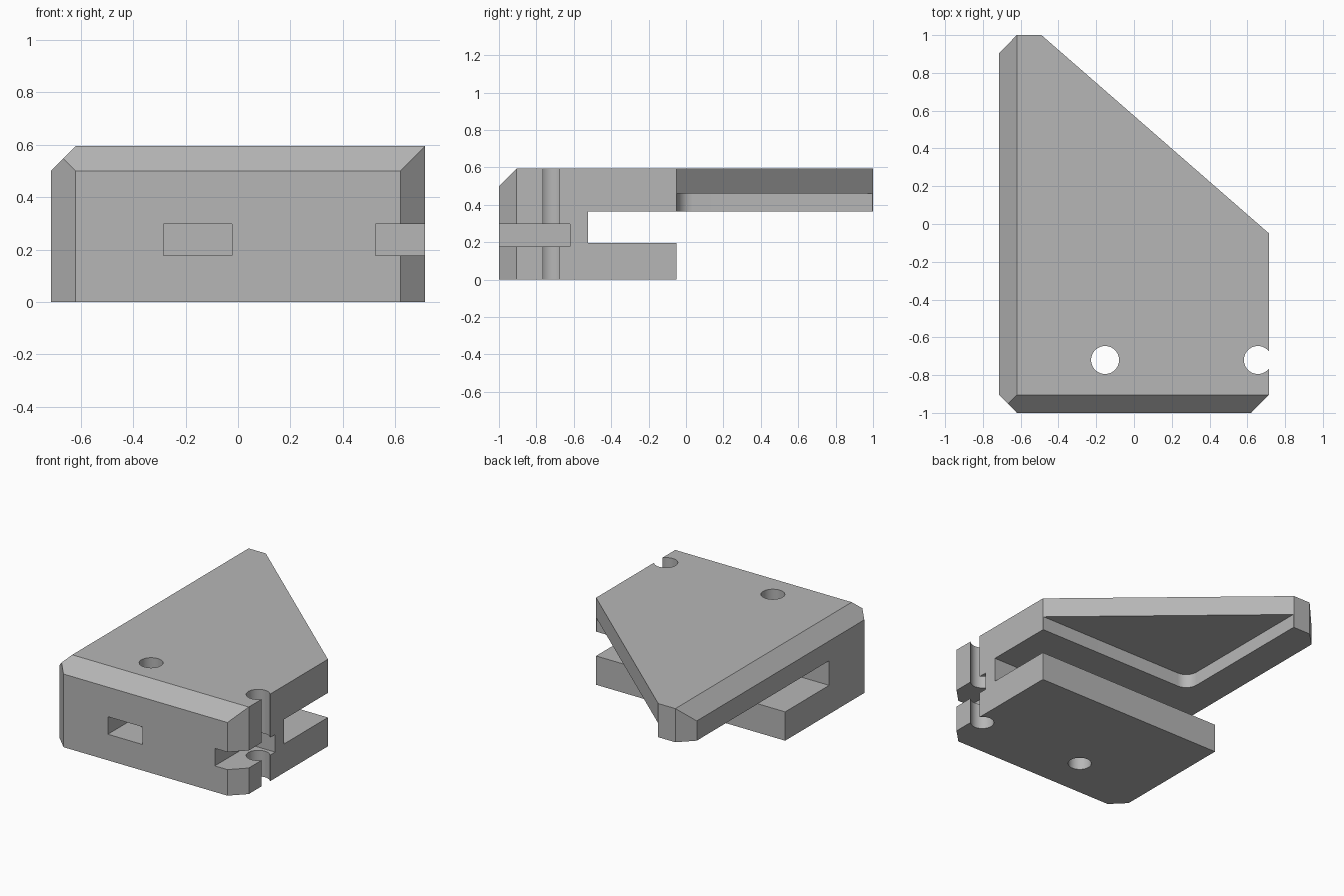
import bpy, bmesh, math
from mathutils import Vector

cube = bpy.data.objects.get("Cube")
if cube:
    bpy.data.objects.remove(cube, do_unlink=True)

W, TOP, CH = 0.715, 0.595, 0.095          # half width, height, chamfer
JAW_BACK, DIAG_X = -0.05, -0.49           # jaw rear edge, tip of the slanted side

grey = bpy.data.materials.new("plain grey")
grey.use_nodes = True
colour = (0.47, 0.47, 0.47, 1)
grey.diffuse_color = colour
grey.node_tree.nodes["Principled BSDF"].inputs["Base Color"].default_value = colour


def prism(name, outline, z0, z1, chamfers=()):
    """Extrude an xy outline, then slice off sloping edges (point, normal)."""
    bm = bmesh.new()
    base = bm.faces.new([bm.verts.new((x, y, z0)) for x, y in outline])
    ext = bmesh.ops.extrude_face_region(bm, geom=[base])
    moved = [v for v in ext["geom"] if isinstance(v, bmesh.types.BMVert)]
    bmesh.ops.translate(bm, verts=moved, vec=(0, 0, z1 - z0))
    for point, normal in chamfers:
        geom = bm.verts[:] + bm.edges[:] + bm.faces[:]
        cut = bmesh.ops.bisect_plane(bm, geom=geom, plane_co=point, plane_no=normal,
                                     clear_outer=True)
        rim = [e for e in cut["geom_cut"] if isinstance(e, bmesh.types.BMEdge)]
        bmesh.ops.contextual_create(bm, geom=rim)
    bmesh.ops.recalc_face_normals(bm, faces=bm.faces)
    mesh = bpy.data.meshes.new(name)
    bm.to_mesh(mesh)
    bm.free()
    mesh.materials.append(grey)
    obj = bpy.data.objects.new(name, mesh)
    bpy.context.collection.objects.link(obj)
    return obj


def rect(x0, x1, y0, y1):
    return [(x0, y0), (x1, y0), (x1, y1), (x0, y1)]


def arc(cx, cy, r, start, end, steps):
    angles = [math.radians(start + (end - start) * i / steps) for i in range(steps + 1)]
    return [(cx + r * math.cos(a), cy + r * math.sin(a)) for a in angles]


# Body: clipped corners, slanted rear side, sloped front and left top edges
outline = [(CH - W, -1), (W - CH, -1), (W, CH - 1), (W, JAW_BACK),
           (DIAG_X, 1), (CH - W, 1), (-W, 1 - CH), (-W, CH - 1)]
body = prism("bracket_body", outline, 0, TOP, [
    (Vector((0, CH - 1, TOP)), Vector((0, -1, 1))),
    (Vector((CH - W, 0, TOP)), Vector((-1, 0, 1)))])

# Panel slot, and the open space behind the lower jaw
cutters = [prism("slot_cutter", rect(-2, 2, -0.525, 2), 0.197, 0.365),
           prism("jaw_cutter", rect(-2, 2, JAW_BACK, 2), -1, 0.28)]

# Triangular pocket with a rounded inner corner, under the upper plate
r, px, py = 0.085, DIAG_X + 0.003, JAW_BACK + 0.003
pocket = arc(px + r, py + r, r, 180, 270, 10) + [(2, py), (2, 2), (px, 2)]
cutters.append(prism("pocket_cutter", pocket, 0.28, 0.46))

# Screw holes and nut traps
for x in (-0.153, 0.656):
    cutters.append(prism("hole_cutter", arc(x, -0.72, 0.074, 0, 352.5, 47), -1, 2))
    cutters.append(prism("nut_cutter", rect(x - 0.131, x + 0.131, -2, -0.62), 0.178, 0.298))

for cutter in cutters:
    cutter.hide_render = True
    mod = body.modifiers.new(cutter.name, "BOOLEAN")
    mod.operation = "DIFFERENCE"
    mod.solver = "EXACT"
    mod.object = cutter

# Bake the cuts and drop the cutters
graph = bpy.context.evaluated_depsgraph_get()
result = bpy.data.meshes.new_from_object(body.evaluated_get(graph))
body.modifiers.clear()
body.data = result
for cutter in cutters:
    bpy.data.objects.remove(cutter, do_unlink=True)

bpy.ops.object.select_all(action="DESELECT")
body.select_set(True)
bpy.context.view_layer.objects.active = body
bpy.ops.object.shade_smooth_by_angle(angle=math.radians(30))
